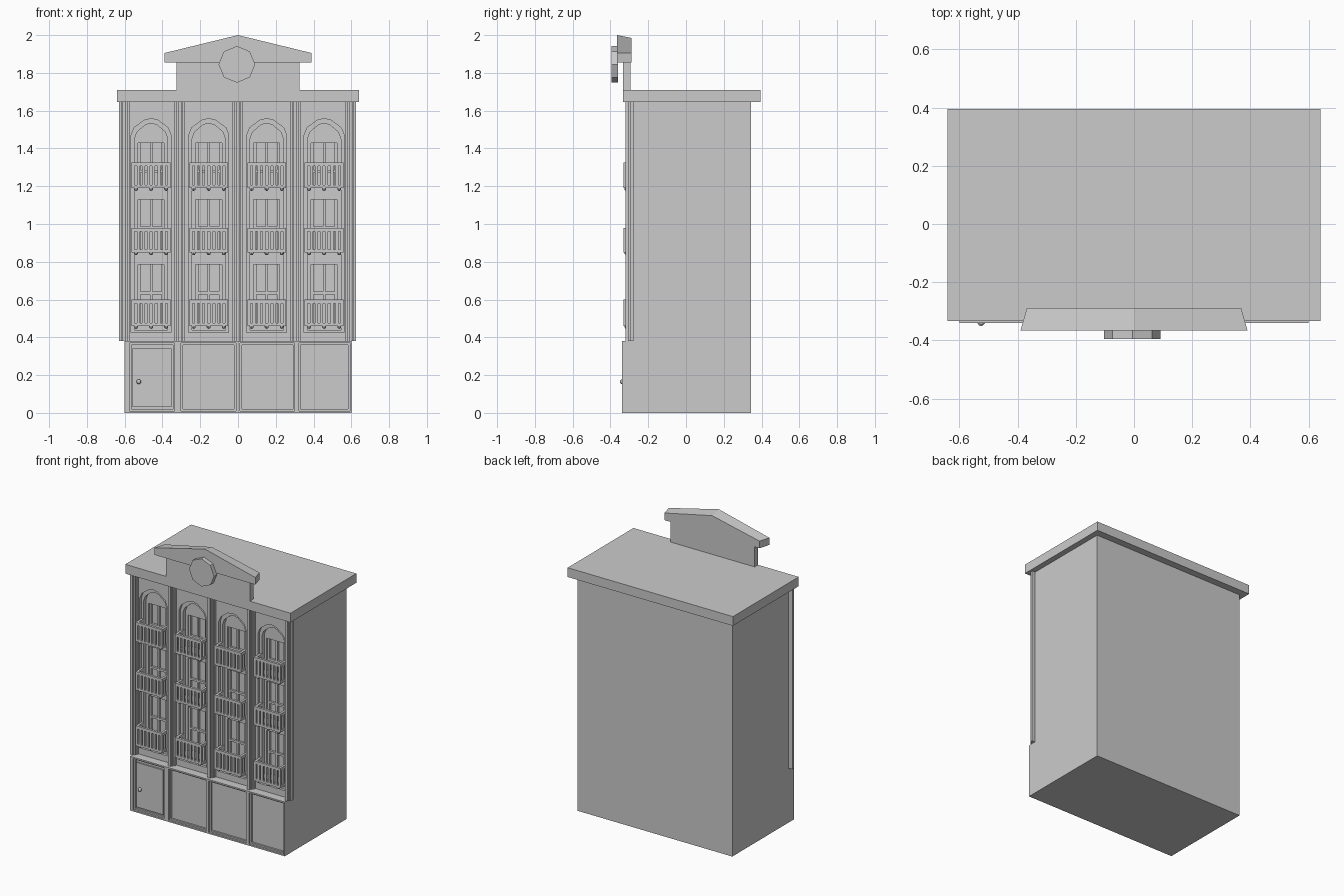
import bpy, bmesh, math
from mathutils import Matrix, Vector

if "Cube" in bpy.data.objects:
    bpy.data.objects.remove(bpy.data.objects["Cube"])

stone = bpy.data.materials.new("grey stone")
stone.diffuse_color = (0.6, 0.6, 0.6, 1)
stone.use_nodes = True
stone.node_tree.nodes["Principled BSDF"].inputs["Base Color"].default_value = stone.diffuse_color


def add_object(name, mesh):
    mesh.materials.clear()
    mesh.materials.append(stone)
    ob = bpy.data.objects.new(name, mesh)
    bpy.context.collection.objects.link(ob)
    return ob


def boxes(name, items):
    """One object from several boxes given as (x0, x1, y0, y1, z0, z1)."""
    bm = bmesh.new()
    for x0, x1, y0, y1, z0, z1 in items:
        m = Matrix.Translation(((x0 + x1) / 2, (y0 + y1) / 2, (z0 + z1) / 2))
        m = m @ Matrix.Diagonal((x1 - x0, y1 - y0, z1 - z0, 1))
        bmesh.ops.create_cube(bm, size=1, matrix=m)
    me = bpy.data.meshes.new(name)
    bm.to_mesh(me)
    bm.free()
    return add_object(name, me)


def plate(name, outlines, y0, y1):
    """Upright plate: first outline is the edge, the others are holes."""
    cu = bpy.data.curves.new(name, 'CURVE')
    cu.dimensions = '2D'
    cu.fill_mode = 'BOTH'
    cu.extrude = (y1 - y0) / 2
    for pts in outlines:
        sp = cu.splines.new('POLY')
        sp.points.add(len(pts) - 1)
        for p, (x, z) in zip(sp.points, pts):
            p.co = (x, z, 0, 1)
        sp.use_cyclic_u = True
    tmp = bpy.data.objects.new(name + "_curve", cu)
    bpy.context.collection.objects.link(tmp)
    dg = bpy.context.evaluated_depsgraph_get()
    me = bpy.data.meshes.new_from_object(tmp.evaluated_get(dg))
    bpy.data.objects.remove(tmp)
    me.transform(Matrix.Translation((0, (y0 + y1) / 2, 0)) @ Matrix.Rotation(math.pi / 2, 4, 'X'))
    bm = bmesh.new()
    bm.from_mesh(me)
    bmesh.ops.remove_doubles(bm, verts=bm.verts, dist=1e-5)
    bmesh.ops.recalc_face_normals(bm, faces=bm.faces)
    bm.to_mesh(me)
    bm.free()
    for p in me.polygons:
        p.use_smooth = False
    return add_object(name, me)


def rect(x0, x1, z0, z1):
    return [(x0, z0), (x1, z0), (x1, z1), (x0, z1)]


def arch(c, z0, half):
    """Arched opening, half = right-hand points from spring to apex."""
    right = [(c + x, z) for x, z in half]
    left = [(c - x, z) for x, z in reversed(half[:-1])]
    return [(c - half[0][0], z0), (c + half[0][0], z0)] + right + left


bays = [-0.46, -0.155, 0.152, 0.456]
floors = [(0.46, 0.60, 0.785), (0.85, 0.98, 1.13), (1.19, 1.326, 1.43)]  # slab, rail top, window top

# Ground storey with recessed, stepped panels
boxes("ground_storey", [(-0.6, 0.6, -0.315, 0.345, 0, 0.38)])
panels = [(-0.575, -0.335), (-0.302, -0.01), (0.01, 0.30), (0.322, 0.592)]
edge = rect(-0.6, 0.6, 0, 0.38)
plate("ground_panel_frame", [edge] + [rect(a, b, 0.01, 0.37) for a, b in panels], -0.34, -0.327)
plate("ground_panel_step", [edge] + [rect(a + .01, b - .01, 0.02, 0.36) for a, b in panels], -0.327, -0.315)

# Door and knob
boxes("door", [(-0.558, -0.352, -0.325, -0.312, 0.03, 0.342)])
bm = bmesh.new()
bmesh.ops.create_uvsphere(bm, u_segments=10, v_segments=6, radius=0.013,
                          matrix=Matrix.Translation((-0.525, -0.337, 0.165)))
bmesh.ops.create_cone(bm, cap_ends=True, segments=8, radius1=0.006, radius2=0.006, depth=0.02,
                      matrix=Matrix.Translation((-0.525, -0.328, 0.165)) @ Matrix.Rotation(math.pi / 2, 4, 'X'))
me = bpy.data.meshes.new("door_knob")
bm.to_mesh(me)
bm.free()
add_object("door_knob", me)

# Upper storeys: core and layered facade with arched bays
boxes("upper_storeys", [(-0.6, 0.6, -0.21, 0.345, 0.38, 1.645)])
edge = rect(-0.6, 0.6, 0.38, 1.645)
outer = [(0.106, 1.47), (0.09, 1.51), (0.035, 1.55), (0, 1.558)]
inner = [(0.088, 1.45), (0.075, 1.487), (0.03, 1.525), (0, 1.533)]
plate("facade_front", [edge] + [arch(c, 0.425, outer) for c in bays], -0.28, -0.262)
plate("facade_arch_step", [edge] + [arch(c, 0.44, inner) for c in bays], -0.262, -0.235)
plate("facade_window_wall", [edge] + [rect(c - .069, c + .069, s + .015, t)
                                      for c in bays for s, r, t in floors], -0.235, -0.21)

# Window frames: jambs, mullion, head and transom
for i, c in enumerate(bays):
    for j, (s, r, t) in enumerate(floors):
        z0, tr = s + 0.015, t - 0.15
        y0, y1 = -0.225, -0.208
        boxes(f"window_frame_{i}_{j}", [
            (c - .069, c - .055, y0, y1, z0, t), (c + .055, c + .069, y0, y1, z0, t),
            (c - .007, c + .007, y0, y1, z0, t),
            (c - .055, c + .055, y0, y1, tr - .007, tr + .007)])

# Balconies: slab, rails, balusters and small drops below
front, back, hw = -0.33, -0.235, 0.103
for i, c in enumerate(bays):
    for j, (s, r, t) in enumerate(floors):
        parts = [(c - hw, c + hw, front, back, s, s + 0.016),
                 (c - hw, c + hw, front, front + .016, r - .02, r)]
        for sx in (-1, 1):
            a, b = sorted((c + sx * hw, c + sx * (hw - .016)))
            parts.append((a, b, front + .016, back, r - .02, r))
            for y in (-0.298, -0.268):
                parts.append((a, b, y, y + .012, s + .016, r - .02))
        n = 8
        for k in range(n):
            x = c - hw + .008 + k * (2 * hw - .016) / (n - 1)
            parts.append((x - .008, x + .008, front, front + .014, s + .016, r - .02))
        ob = boxes(f"balcony_{i}_{j}", parts)
        bm = bmesh.new()
        bm.from_mesh(ob.data)
        for dx in (-0.08, 0, 0.08):
            bmesh.ops.create_uvsphere(bm, u_segments=8, v_segments=5, radius=0.011,
                                      matrix=Matrix.Translation((c + dx, -0.315, s - .004)))
        bm.to_mesh(ob.data)
        bm.free()

# Stepped pilasters between the bays
for i, c in enumerate((-0.602, -0.308, -0.002, 0.304, 0.597)):
    boxes(f"pilaster_{i}", [(c - w, c + w, y, -0.279, 0.38, 1.645)
                            for w, y in ((.027, -.295), (.018, -.308), (.009, -.32))])

# Roof slab and parapet block
boxes("roof_slab", [(-0.64, 0.64, -0.333, 0.395, 1.645, 1.71)])
boxes("parapet_block", [(-0.325, 0.325, -0.333, -0.295, 1.71, 1.86)])

# Pediment cornice, slightly narrower at the back
bm = bmesh.new()
rings = []
for y, w, top in ((-0.365, 0.39, 2.0), (-0.288, 0.368, 1.985)):
    pts = [(-w, 1.855), (w, 1.855), (w, 1.905), (0, top), (-w, 1.905)]
    rings.append([bm.verts.new((x, y, z)) for x, z in pts])
bm.faces.new(rings[0])
bm.faces.new(rings[1][::-1])
for k in range(5):
    n = (k + 1) % 5
    bm.faces.new((rings[0][k], rings[1][k], rings[1][n], rings[0][n]))
bmesh.ops.recalc_face_normals(bm, faces=bm.faces)
me = bpy.data.meshes.new("pediment")
bm.to_mesh(me)
bm.free()
add_object("pediment", me)

# Octagonal medallion
plate("medallion", [[(-0.006 + .097 * math.cos(k * math.pi / 4), 1.845 + .097 * math.sin(k * math.pi / 4))
                     for k in range(8)]], -0.395, -0.36)
